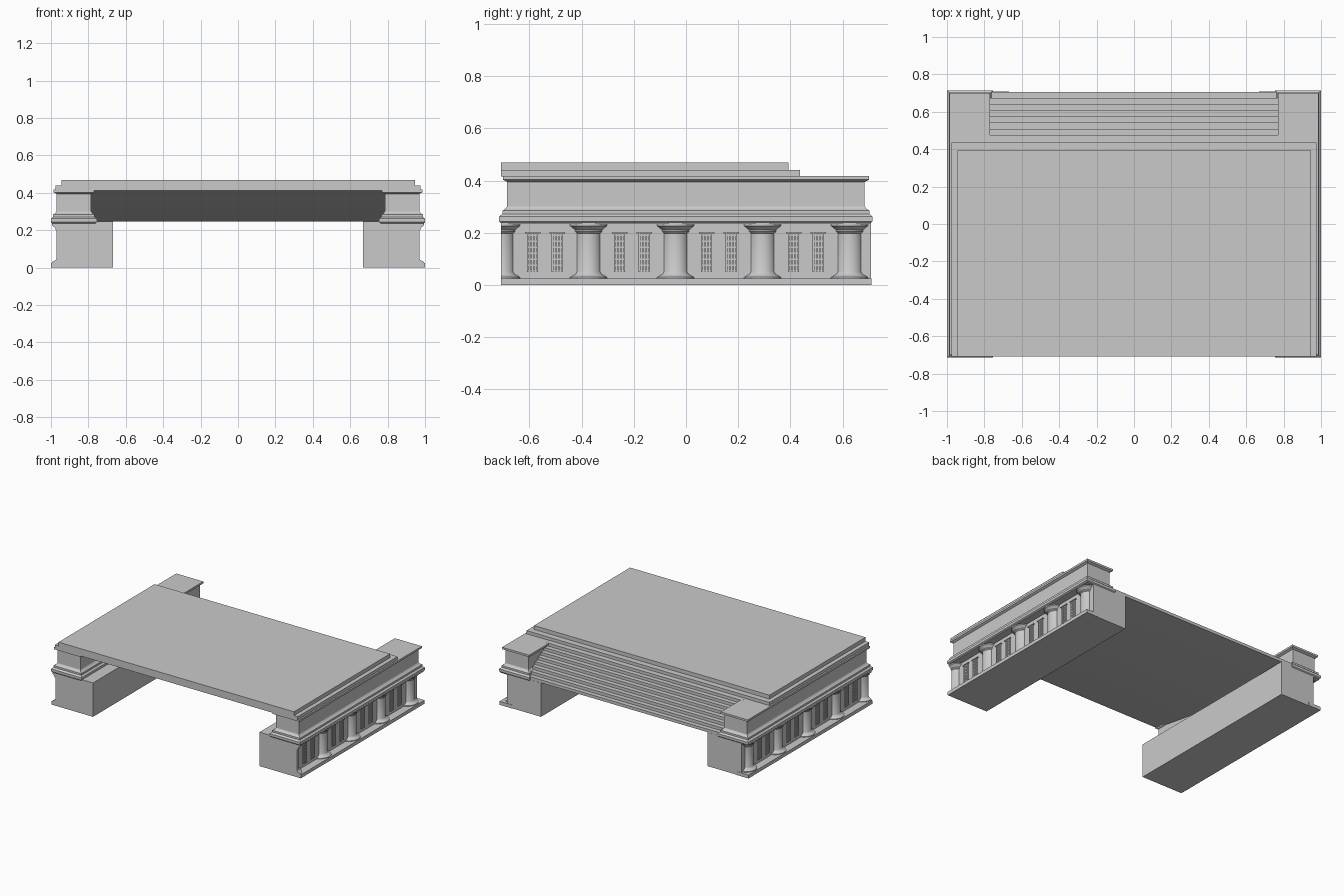
import bpy, bmesh, math
from mathutils import Matrix, Vector

cube = bpy.data.objects.get("Cube")
if cube:
    bpy.data.objects.remove(cube, do_unlink=True)

stone = bpy.data.materials.new("grey_stone")
stone.use_nodes = True
colour = (0.59, 0.59, 0.59, 1)
stone.diffuse_color = colour
stone.node_tree.nodes["Principled BSDF"].inputs["Base Color"].default_value = colour


def finish(bm, name, mirror=False, smooth=False):
    """Turn a bmesh into a named object, optionally mirrored left to right."""
    bmesh.ops.recalc_face_normals(bm, faces=bm.faces)
    mesh = bpy.data.meshes.new(name)
    bm.to_mesh(mesh)
    bm.free()
    mesh.materials.append(stone)
    ob = bpy.data.objects.new(name, mesh)
    bpy.context.collection.objects.link(ob)
    if mirror:
        ob.modifiers.new("mirror", "MIRROR").use_axis[0] = True
    if smooth:
        bpy.ops.object.select_all(action="DESELECT")
        ob.select_set(True)
        bpy.context.view_layer.objects.active = ob
        bpy.ops.object.shade_smooth_by_angle(angle=math.radians(35))


def box(bm, x0, x1, y0, y1, z0, z1):
    size = Matrix.Diagonal((x1 - x0, y1 - y0, z1 - z0, 1))
    centre = Vector((x0 + x1, y0 + y1, z0 + z1)) / 2
    bmesh.ops.create_cube(bm, size=1, matrix=Matrix.Translation(centre) @ size)


def loft(bm, rings):
    """Skin closed rings of points and cap both ends."""
    rows = [[bm.verts.new(p) for p in ring] for ring in rings]
    count = len(rows[0])
    for low, high in zip(rows, rows[1:]):
        for i in range(count):
            j = (i + 1) % count
            bm.faces.new((low[i], low[j], high[j], high[i]))
    bm.faces.new(rows[0])
    bm.faces.new(rows[-1])


FRONT, BACK = -0.708, 0.708
WALL_X = 0.942
COLUMN_X = 0.92

# Side piers: core, plinth and frieze band
bm = bmesh.new()
box(bm, 0.668, WALL_X, FRONT, BACK, 0, 0.246)
box(bm, 0.9, 1.0, FRONT, BACK + 0.003, 0, 0.025)
box(bm, 0.9, 0.995, FRONT, BACK, 0.233, 0.246)
finish(bm, "side_pier", mirror=True)

# Engaged columns, the front one cut in half flush with the pier
column_profile = [(0.074, 0.02), (0.074, 0.03), (0.064, 0.036), (0.055, 0.041),
                  (0.05, 0.05), (0.05, 0.198), (0.056, 0.204), (0.056, 0.21),
                  (0.064, 0.218), (0.074, 0.226), (0.074, 0.236)]
bm = bmesh.new()
for bay in range(5):
    y = -0.706 + 0.333 * bay
    loft(bm, [[(COLUMN_X + r * math.cos(a), y + r * math.sin(a), z)
               for a in (math.tau * k / 24 for k in range(24))]
              for r, z in column_profile])
cut = bmesh.ops.bisect_plane(bm, geom=bm.verts[:] + bm.edges[:] + bm.faces[:],
                             plane_co=(0, FRONT, 0), plane_no=(0, -1, 0), clear_outer=True)
rim = [e for e in cut["geom_cut"] if isinstance(e, bmesh.types.BMEdge)]
bmesh.ops.holes_fill(bm, edges=rim, sides=0)
finish(bm, "columns", mirror=True, smooth=True)

# Paired lattice windows between the columns
bm = bmesh.new()
for bay in range(4):
    middle = -0.54 + 0.333 * bay
    for y in (middle - 0.047, middle + 0.047):
        box(bm, WALL_X - 0.01, WALL_X + 0.01, y - 0.03, y + 0.03, 0.197, 0.202)
        for k in range(4):
            bar = y - 0.018 + 0.012 * k
            box(bm, WALL_X - 0.01, WALL_X + 0.007, bar - 0.003, bar + 0.003, 0.05, 0.198)
        for k in range(7):
            z = 0.053 + 0.023 * k
            box(bm, WALL_X - 0.01, WALL_X + 0.005, y - 0.02, y + 0.02, z - 0.003, z + 0.003)
finish(bm, "window_lattices", mirror=True)

# Parapet walls with moulded base and cornice, each level inset from the footprint
levels = [(0.008, 0.236), (0, 0.244), (0, 0.262), (0.007, 0.268), (0.012, 0.272),
          (0.012, 0.285), (0.02, 0.289), (0.026, 0.295), (0.03, 0.301), (0.03, 0.395),
          (0.022, 0.399), (0.014, 0.403), (0.014, 0.417)]
bm = bmesh.new()
loft(bm, [[(0.755 + d, FRONT - 0.007 + d, z), (1 - d, FRONT - 0.007 + d, z),
           (1 - d, BACK + 0.006 - d, z), (0.755 + d, BACK + 0.006 - d, z)] for d, z in levels])
finish(bm, "parapet_wall", mirror=True)

# Two-tier deck
bm = bmesh.new()
box(bm, -0.975, 0.975, FRONT, 0.436, 0.415, 0.44)
finish(bm, "deck_lower")
bm = bmesh.new()
box(bm, -0.945, 0.945, FRONT, 0.393, 0.44, 0.468)
finish(bm, "deck_upper")

# Span between the walls: rear steps above, long soffit sagging towards the back
STEPS, RUN, RISE = 8, 0.033, 0.0215
profile = [(-0.7, 0.418)]
for i in range(STEPS):
    y, z = 0.476 + RUN * i, 0.418 - RISE * i
    profile += [(y, z), (y, z - RISE)]
profile += [(0.3, 0.279), (-0.1, 0.32), (-0.45, 0.368), (-0.7, 0.412)]
bm = bmesh.new()
loft(bm, [[(x, y, z) for y, z in profile] for x in (-0.785, 0.785)])
finish(bm, "stair_span", smooth=True)
